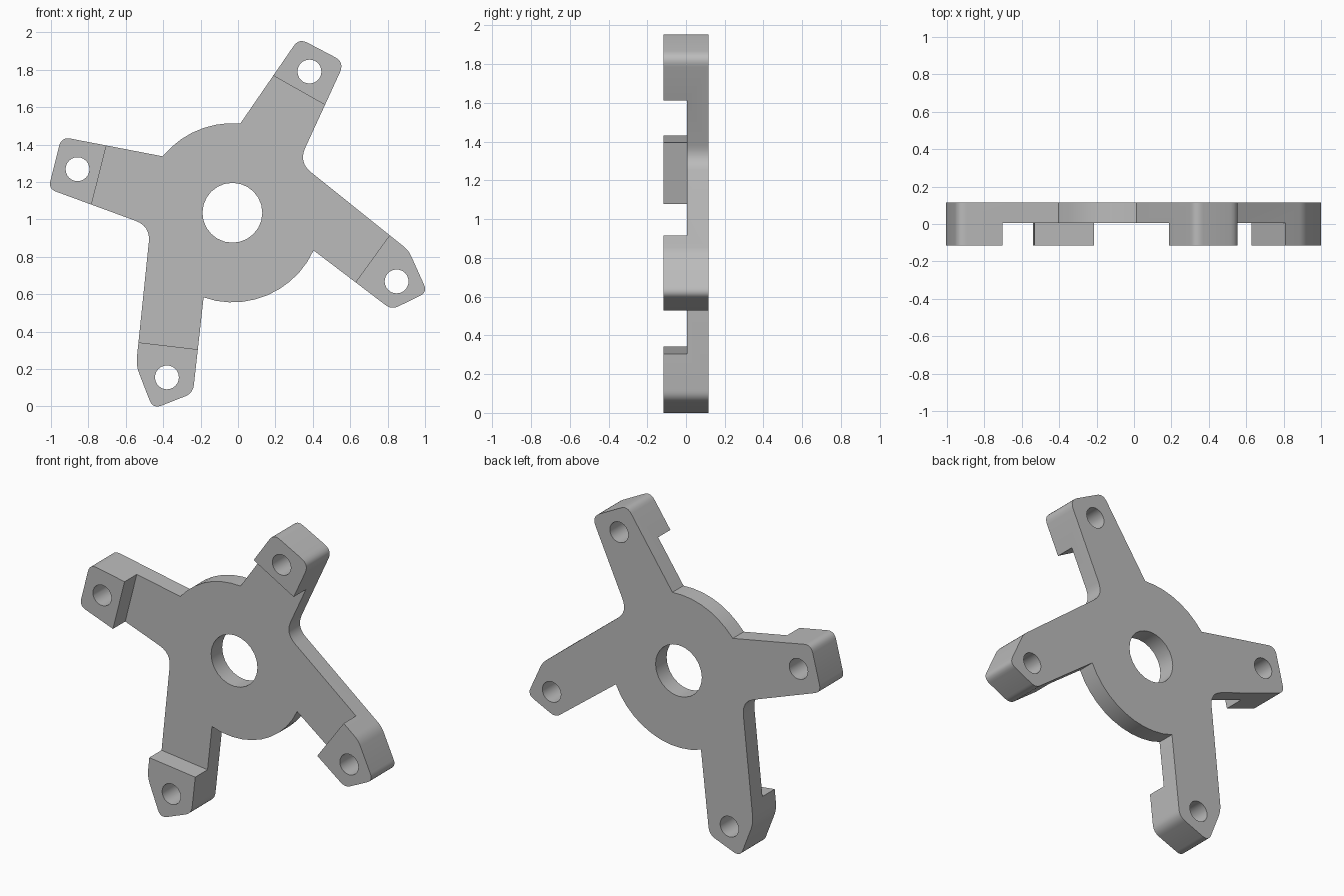
import bpy, bmesh
from math import atan2, cos, sin, pi, ceil, radians
from mathutils import Vector

cube = bpy.data.objects.get("Cube")
if cube:
    bpy.data.objects.remove(cube, do_unlink=True)

BACK, FRONT, SEAT = 0.115, -0.115, 0.006
HUB, HUB_RADIUS = Vector((-0.03, 1.035)), 0.479

grey = bpy.data.materials.new("plain grey")
grey.use_nodes = True
colour = (0.5, 0.5, 0.5, 1)
grey.diffuse_color = colour
grey.node_tree.nodes["Principled BSDF"].inputs["Base Color"].default_value = colour


def prism(name, points, front, back):
    """Extrude an outline in the x-z plane along y."""
    bm = bmesh.new()
    face = bm.faces.new([bm.verts.new((p[0], front, p[1])) for p in points])
    extruded = bmesh.ops.extrude_face_region(bm, geom=[face])["geom"]
    moved = [v for v in extruded if isinstance(v, bmesh.types.BMVert)]
    bmesh.ops.translate(bm, verts=moved, vec=(0, back - front, 0))
    bmesh.ops.recalc_face_normals(bm, faces=bm.faces)
    mesh = bpy.data.meshes.new(name)
    bm.to_mesh(mesh)
    bm.free()
    mesh.materials.append(grey)
    obj = bpy.data.objects.new(name, mesh)
    bpy.context.collection.objects.link(obj)
    return obj


def circle(centre, radius, sides):
    return [centre + radius * Vector((cos(2 * pi * i / sides), sin(2 * pi * i / sides)))
            for i in range(sides)]


def rounded(points, steps=6):
    """Round each (x, z, tangent length) corner; zero length stays sharp."""
    result = []
    for i, (x, z, length) in enumerate(points):
        corner = Vector((x, z))
        if not length:
            result.append(corner)
            continue
        before = Vector(points[i - 1][:2]) - corner
        after = Vector(points[(i + 1) % len(points)][:2]) - corner
        a, b = before.normalized() * length, after.normalized() * length
        for s in range(steps + 1):
            t = s / steps
            result.append(corner + a * (1 - t) ** 2 + b * t ** 2)
    return result


def hub_arc(start, end):
    """Clockwise points on the hub rim strictly between two rim points."""
    a = atan2(start[1] - HUB.y, start[0] - HUB.x)
    b = atan2(end[1] - HUB.y, end[0] - HUB.x)
    sweep = (a - b) % (2 * pi)
    count = ceil(sweep / radians(9))
    angles = [a - sweep * i / count for i in range(1, count)]
    return [(HUB.x + HUB_RADIUS * cos(t), HUB.y + HUB_RADIUS * sin(t), 0) for t in angles]


def cut(target, cutter):
    mod = target.modifiers.new("cut", "BOOLEAN")
    mod.operation = "DIFFERENCE"
    mod.solver = "EXACT"
    mod.object = cutter
    bpy.context.view_layer.objects.active = target
    bpy.ops.object.modifier_apply(modifier=mod.name)
    bpy.data.objects.remove(cutter, do_unlink=True)


# Two pairs of arms, each pair joined by a rounded inner corner
upper_right_arms = [
    (0.013, 1.513, 0), (0.326, 1.968, 0.05), (0.57, 1.84, 0.06), (0.324, 1.305, 0.085),
    (0.912, 0.834, 0.035), (1.013, 0.61, 0.045), (0.821, 0.517, 0.04), (0.404, 0.834, 0)]
lower_left_arms = [
    (-0.184, 0.583, 0), (-0.241, 0.07, 0.045), (-0.455, -0.014, 0.05), (-0.545, 0.219, 0.045),
    (-0.468, 0.963, 0.085), (-1.014, 1.163, 0.045), (-0.944, 1.441, 0.05), (-0.404, 1.337, 0)]
outline = (upper_right_arms + hub_arc(upper_right_arms[-1], lower_left_arms[0])
           + lower_left_arms + hub_arc(lower_left_arms[-1], upper_right_arms[0]))
bracket = prism("four_arm_bracket", rounded(outline), FRONT, BACK)

# Recess the front, leaving a raised pad at each arm tip
pad_edges = [((0.185, 1.77), (0.468, 1.61)), ((0.81, 0.914), (0.628, 0.663)),
             ((-0.217, 0.305), (-0.532, 0.342)), ((-0.783, 1.08), (-0.703, 1.396))]
recess = []
for a, b in pad_edges:
    a, b = Vector(a), Vector(b)
    overlap = (b - a).normalized() * 0.04
    recess += [a - overlap, b + overlap]
cut(bracket, prism("recess_cutter", recess, FRONT - 0.1, SEAT))

# Central bore and a bolt hole through each pad
cut(bracket, prism("bore_cutter", circle(HUB, 0.16, 24), FRONT - 0.1, BACK + 0.1))
for centre in [(0.382, 1.79), (0.848, 0.668), (-0.38, 0.155), (-0.858, 1.268)]:
    hole = circle(Vector(centre), 0.064, 24)
    cut(bracket, prism("bolt_hole_cutter", hole, FRONT - 0.1, BACK + 0.1))

bpy.ops.object.select_all(action="DESELECT")
bracket.select_set(True)
bpy.context.view_layer.objects.active = bracket
bpy.ops.object.shade_smooth_by_angle(angle=radians(30))
